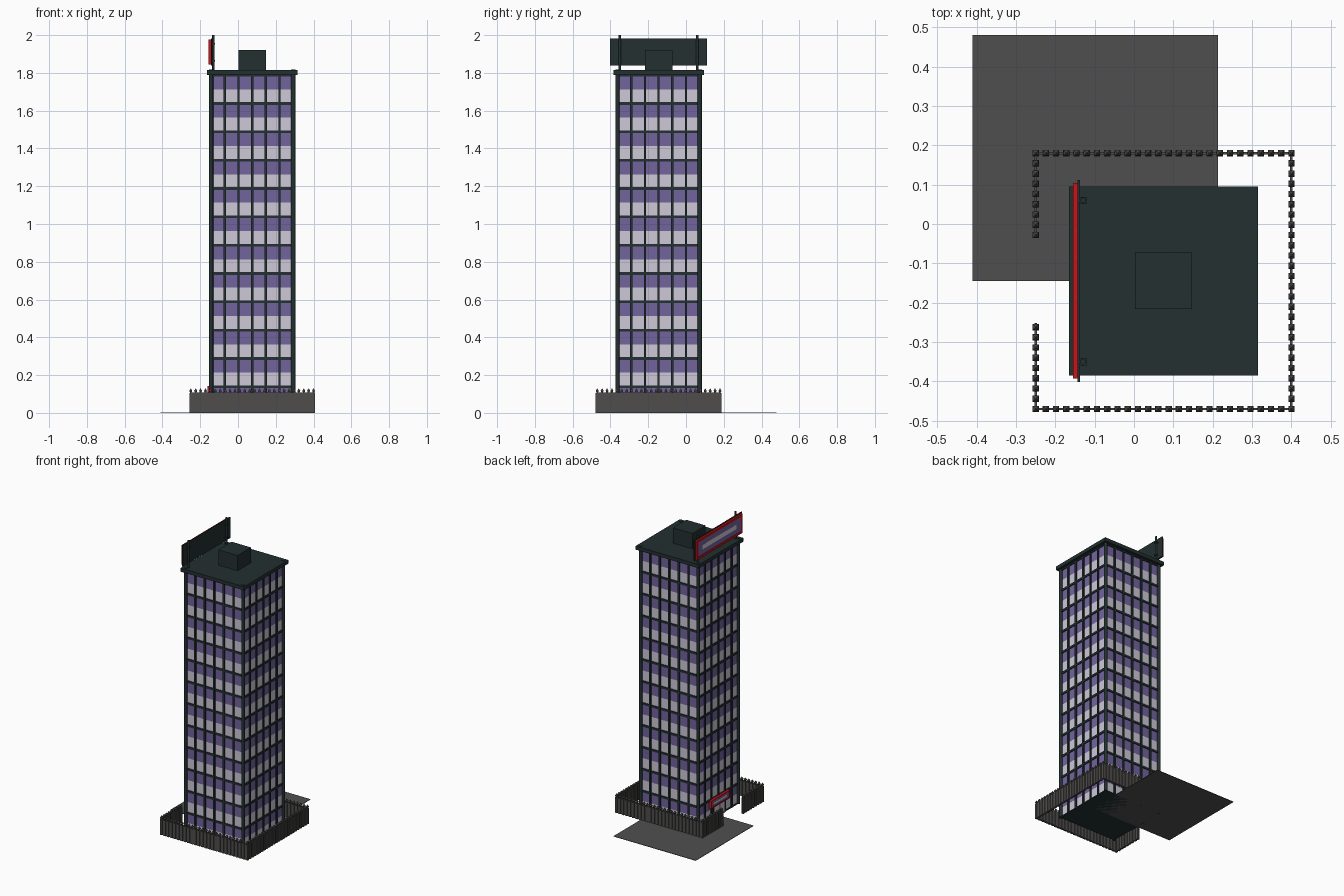
import bpy, bmesh, math
from mathutils import Matrix, Vector

cube = bpy.data.objects.get("Cube")
if cube:
    bpy.data.objects.remove(cube, do_unlink=True)


def material(name, r, g, b):
    m = bpy.data.materials.new(name)
    m.use_nodes = True
    m.diffuse_color = (r, g, b, 1)
    m.node_tree.nodes["Principled BSDF"].inputs["Base Color"].default_value = (r, g, b, 1)
    return m


DARK = material("dark green frame", 0.017, 0.029, 0.03)
PALE = material("pale glass", 0.61, 0.58, 0.68)
PURPLE = material("purple panel", 0.17, 0.127, 0.34)
GREY = material("fence grey", 0.078, 0.074, 0.072)
PAVING = material("paving grey", 0.078, 0.078, 0.078)
RED = material("sign red", 0.58, 0.007, 0.01)


def add_box(bm, x, y, z, mat=0):
    """Box from (min, max) pairs."""
    size = [b - a for a, b in (x, y, z)]
    mid = [(a + b) / 2 for a, b in (x, y, z)]
    made = bmesh.ops.create_cube(bm, size=1, matrix=Matrix.Translation(mid) @ Matrix.Diagonal((*size, 1)))
    for f in {f for v in made["verts"] for f in v.link_faces}:
        f.material_index = mat


def add_cone(bm, x, y, z, r1, r2, sides):
    at = Matrix.Translation((x, y, (z[0] + z[1]) / 2)) @ Matrix.Rotation(math.pi / 4, 4, 'Z')
    bmesh.ops.create_cone(bm, cap_ends=True, segments=sides, radius1=r1, radius2=r2,
                          depth=z[1] - z[0], matrix=at)


def finish(bm, name, *mats):
    mesh = bpy.data.meshes.new(name)
    bm.to_mesh(mesh)
    bm.free()
    for m in mats:
        mesh.materials.append(m)
    ob = bpy.data.objects.new(name, mesh)
    bpy.context.collection.objects.link(ob)
    return ob


def box(name, mat, x, y, z):
    bm = bmesh.new()
    add_box(bm, x, y, z)
    return finish(bm, name, mat)


CX, CY = 0.075, -0.145      # tower centre
HALF = 0.2175               # tower half width
FLOOR, FIRST, TOP = 0.15, 0.138, 1.79


def square(h):
    return (CX - h, CX + h), (CY - h, CY + h)


# Paved yard
box("paved_yard", PAVING, (-0.41, 0.213), (-0.145, 0.48), (0, 0.003))

# Glazed core: each storey is pale below and purple above
bm = bmesh.new()
for i in range(12):
    top = FIRST + i * FLOOR
    low = max(top - FLOOR, 0.002)
    mid = (low + top) / 2
    add_box(bm, *square(HALF - 0.003), (low, mid), 0)
    add_box(bm, *square(HALF - 0.003), (mid, top), 1)
finish(bm, "storey_glazing", PALE, PURPLE)

# Floor bands and base
bm = bmesh.new()
for i in range(12):
    z = FIRST + i * FLOOR
    add_box(bm, *square(HALF + 0.003), (z - 0.007, z + 0.007))
add_box(bm, *square(HALF + 0.003), (0, 0.008))
finish(bm, "floor_bands", DARK)

# Mullions on all four sides
bm = bmesh.new()
for i in range(1, 6):
    d = -HALF + i * HALF / 3
    for s in (-1, 1):
        ends = sorted((s * (HALF - 0.006), s * (HALF + 0.005)))
        x, y = [CX + e for e in ends], [CY + e for e in ends]
        add_box(bm, (CX + d - 0.006, CX + d + 0.006), y, (0, TOP))
        add_box(bm, x, (CY + d - 0.006, CY + d + 0.006), (0, TOP))
finish(bm, "mullions", DARK)

# Round corner columns
bm = bmesh.new()
for sx in (-1, 1):
    for sy in (-1, 1):
        add_cone(bm, CX + sx * HALF, CY + sy * HALF, (0, 1.818), 0.0115, 0.0115, 16)
columns = finish(bm, "corner_columns", DARK)

# Roof
box("roof_slab", DARK, *square(0.24), (TOP, 1.815))
box("roof_plant_room", DARK, (0.002, 0.148), (-0.216, -0.072), (1.81, 1.92))


def sign(name, x, y, z, border, depth):
    """Red framed board facing -x with a purple field and plain pale band."""
    bm = bmesh.new()
    add_box(bm, (x, x + depth), y, z, 0)
    for a, b in (((y[0], y[1]), (z[0], z[0] + border)), ((y[0], y[1]), (z[1] - border, z[1])),
                 ((y[0], y[0] + border), z), ((y[1] - border, y[1]), z)):
        add_box(bm, (x - 0.004, x + depth + 0.0005), a, b, 0)
    inner_y = (y[0] + border, y[1] - border)
    inner_z = (z[0] + border, z[1] - border)
    add_box(bm, (x - 0.001, x + 0.001), inner_y, inner_z, 1)
    h = (inner_z[1] - inner_z[0]) * 0.34
    add_box(bm, (x - 0.002, x), (inner_y[0] + 0.1 * (y[1] - y[0]), inner_y[1] - 0.1 * (y[1] - y[0])),
            (inner_z[0] + h, inner_z[1] - h), 2)
    return finish(bm, name, RED, PURPLE, PALE)


# Rooftop sign with backing board and posts
sign("roof_sign", -0.151, (-0.392, 0.104), (1.845, 1.976), 0.016, 0.008)
box("roof_sign_backing", DARK, (-0.143, -0.137), (-0.402, 0.112), (1.838, 1.982))
bm = bmesh.new()
for y in (-0.35, 0.06):
    add_cone(bm, -0.13, y, (1.8, 2.0), 0.007, 0.007, 12)
    for z in (1.865, 1.955):
        add_box(bm, (-0.14, -0.121), (y - 0.009, y + 0.009), (z - 0.004, z + 0.004))
posts = finish(bm, "roof_sign_posts", DARK)

# Entrance with small sign above
wall = CX - HALF
box("entrance_frame", DARK, (wall - 0.008, wall), (CY - 0.062, CY + 0.062), (0, 0.092))
bm = bmesh.new()
for s in (-1, 1):
    add_box(bm, (wall - 0.011, wall - 0.004), sorted((CY + s * 0.004, CY + s * 0.054)), (0.006, 0.085))
finish(bm, "entrance_doors", PALE)
sign("entrance_sign", wall - 0.016, (CY - 0.1, CY + 0.1), (0.088, 0.142), 0.008, 0.014)

# Fence: thin wall, square pickets and pointed finials, open at the entrance
X0, X1, Y0, Y1 = -0.25, 0.4, -0.47, 0.18
runs = [((X0, Y0), (X1, Y0)), ((X1, Y0), (X1, Y1)), ((X1, Y1), (X0, Y1)),
        ((X0, Y1), (X0, -0.03)), ((X0, Y0), (X0, -0.255))]
panel, pickets = bmesh.new(), bmesh.new()
seen = set()
for a, b in runs:
    a, b = Vector(a), Vector(b)
    xs, ys = sorted((a.x, b.x)), sorted((a.y, b.y))
    add_box(panel, (xs[0] - 0.003, xs[1] + 0.003), (ys[0] - 0.003, ys[1] + 0.003), (0, 0.108))
    length = (b - a).length
    for i in range(int(length / 0.026 + 0.01) + 1):
        p = a + (b - a).normalized() * 0.026 * i
        key = (round(p.x, 3), round(p.y, 3))
        if key in seen:
            continue
        seen.add(key)
        add_box(pickets, (p.x - 0.008, p.x + 0.008), (p.y - 0.008, p.y + 0.008), (0, 0.106))
        add_cone(pickets, p.x, p.y, (0.106, 0.117), 0.005, 0.011, 4)
        add_cone(pickets, p.x, p.y, (0.117, 0.13), 0.011, 0.001, 4)
finish(panel, "fence_panels", GREY)
finish(pickets, "fence_pickets", GREY)

# Smooth the round parts only
bpy.ops.object.select_all(action='DESELECT')
for ob in (columns, posts):
    ob.select_set(True)
    bpy.context.view_layer.objects.active = ob
bpy.ops.object.shade_smooth_by_angle(angle=math.radians(35))
